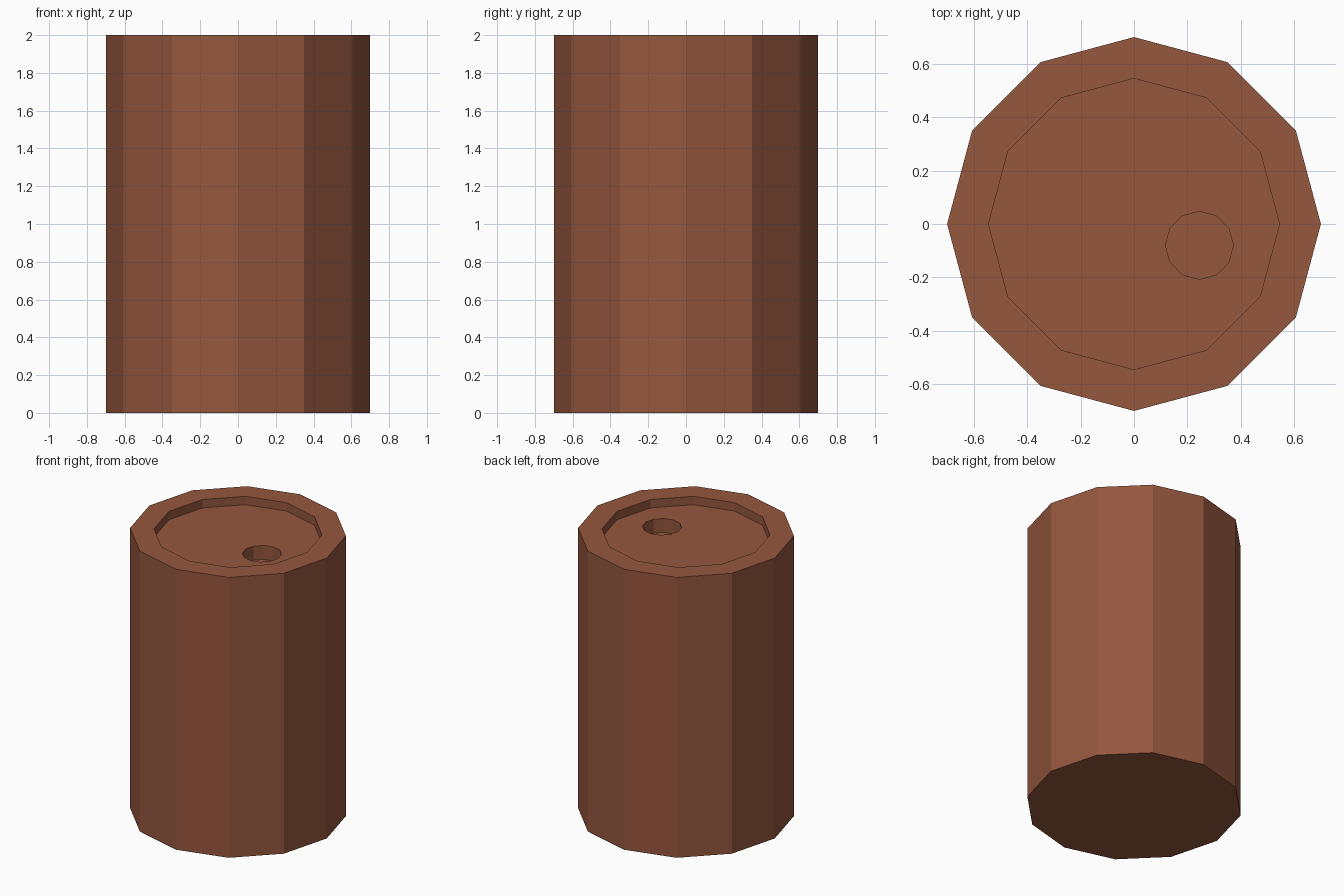
import bpy, bmesh, math
from mathutils import Vector

if "Cube" in bpy.data.objects:
    bpy.data.objects.remove(bpy.data.objects["Cube"])

SIDES = 12
wood = bpy.data.materials.new("reddish brown")
wood.diffuse_color = (0.30, 0.095, 0.048, 1)
wood.use_nodes = True
wood.node_tree.nodes["Principled BSDF"].inputs["Base Color"].default_value = wood.diffuse_color


def ring(bm, radius, z, cx=0.0, cy=0.0):
    """One twelve-sided loop of vertices."""
    return [bm.verts.new((cx + radius * math.cos(math.tau * i / SIDES),
                          cy + radius * math.sin(math.tau * i / SIDES), z))
            for i in range(SIDES)]


def bridge(bm, a, b):
    """Join two loops with quads."""
    for i in range(SIDES):
        j = (i + 1) % SIDES
        bm.faces.new((a[i], a[j], b[j], b[i]))


bm = bmesh.new()
# Barrel wall, rim, recessed lid and bung hole as one chain of loops
loops = [
    ring(bm, 0.70, 0.0),
    ring(bm, 0.70, 2.0),
    ring(bm, 0.545, 2.0),
    ring(bm, 0.545, 1.94),
    ring(bm, 0.127, 1.94, 0.245, -0.08),
    ring(bm, 0.127, 1.84, 0.245, -0.08),
]
for a, b in zip(loops, loops[1:]):
    bridge(bm, a, b)
# Closed underside and hole floor
bm.faces.new(loops[0][::-1])
bm.faces.new(loops[-1])
bmesh.ops.recalc_face_normals(bm, faces=bm.faces)

mesh = bpy.data.meshes.new("barrel")
bm.to_mesh(mesh)
bm.free()
mesh.materials.append(wood)
barrel = bpy.data.objects.new("barrel", mesh)
bpy.context.collection.objects.link(barrel)
